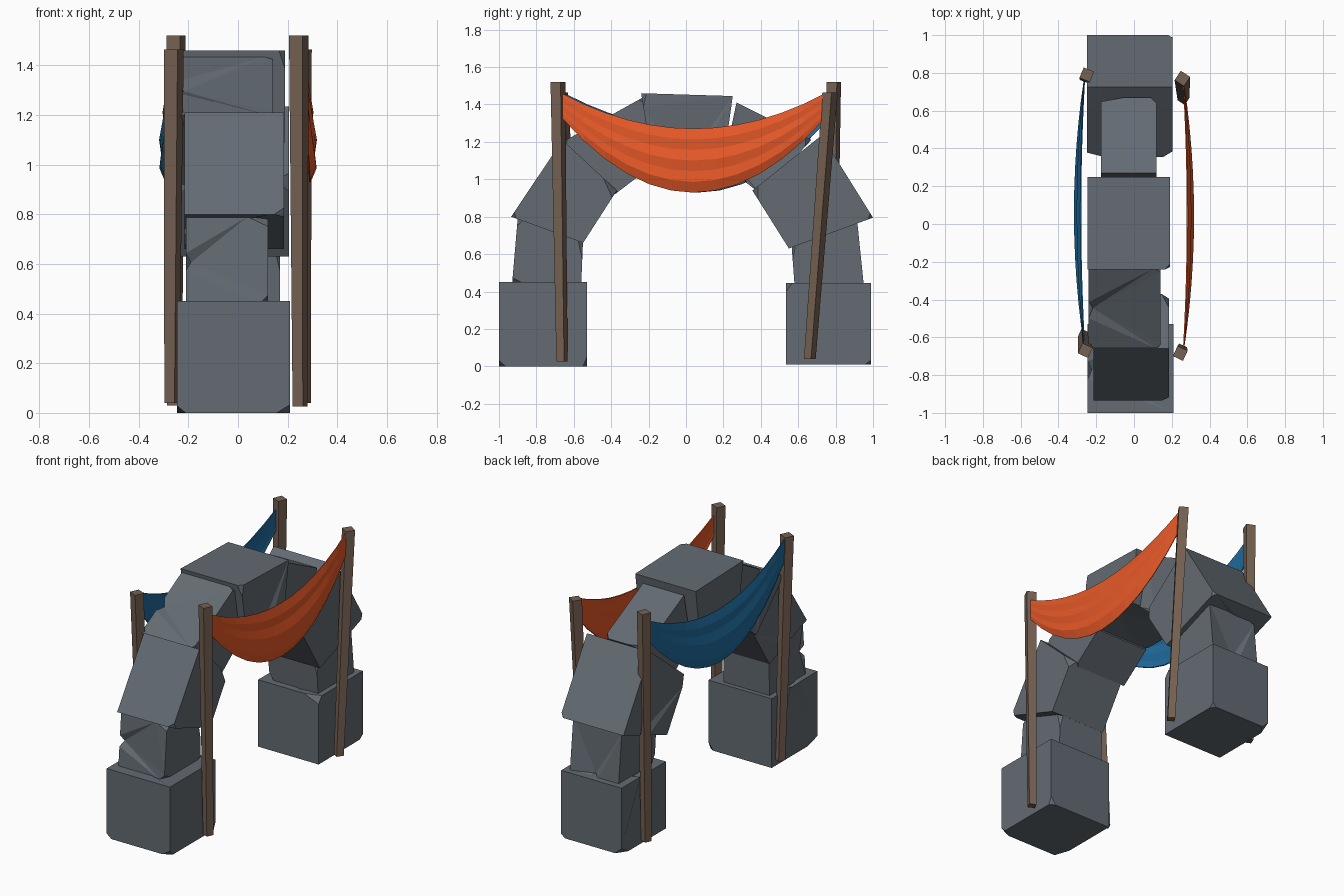
import bpy, bmesh, math, random
from mathutils import Vector

if "Cube" in bpy.data.objects:
    bpy.data.objects.remove(bpy.data.objects["Cube"])

random.seed(4)


def material(name, rgb):
    m = bpy.data.materials.new(name)
    m.diffuse_color = (*rgb, 1)
    m.use_nodes = True
    m.node_tree.nodes["Principled BSDF"].inputs["Base Color"].default_value = m.diffuse_color
    return m


STONE = material("slate_stone", (0.125, 0.147, 0.170))
WOOD = material("weathered_wood", (0.18, 0.12, 0.085))
ORANGE = material("orange_cloth", (0.80, 0.10, 0.021))
BLUE = material("blue_cloth", (0.014, 0.15, 0.34))


def finish(name, bm, mat):
    mesh = bpy.data.meshes.new(name)
    bm.to_mesh(mesh)
    bm.free()
    mesh.materials.append(mat)
    obj = bpy.data.objects.new(name, mesh)
    bpy.context.collection.objects.link(obj)
    return obj


def prism(ring_a, ring_b):
    """Closed solid between two matching rings of points."""
    bm = bmesh.new()
    a = [bm.verts.new(p) for p in ring_a]
    b = [bm.verts.new(p) for p in ring_b]
    n = len(a)
    bm.faces.new(a)
    bm.faces.new(b)
    for i in range(n):
        bm.faces.new((a[i], a[(i + 1) % n], b[(i + 1) % n], b[i]))
    bmesh.ops.recalc_face_normals(bm, faces=bm.faces)
    return bm


def stone(name, profile, x0, x1, chips=3):
    """Block with a (y, z) profile, a few corners sliced off, one nicked edge."""
    bm = prism([(x0, y, z) for y, z in profile], [(x1, y, z) for y, z in profile])
    centre = sum((v.co for v in bm.verts), Vector()) / len(bm.verts)
    edge = random.choice([e for e in bm.edges if e.calc_length() > 0.2])
    corners = [v.co.copy() for v in bm.verts]
    # nick: split the edge and pull the middle point inward
    start = edge.verts[0]
    end = edge.other_vert(start)
    p, q = start.co.copy(), end.co.copy()
    new = []
    for t in (0.42, 0.52, 0.62):
        e = bm.edges.get((start, end))
        _, v = bmesh.utils.edge_split(e, start, 0.5)
        v.co = p.lerp(q, t)
        new.append(v)
        start = v
    new[1].co += (centre - new[1].co).normalized() * 0.03
    # chips: slice off corners away from the nicked edge
    free = [c for c in corners if (c - p).length > 0.01 and (c - q).length > 0.01]
    for c in random.sample(free, chips):
        n = (c - centre).normalized()
        n = (n + Vector([random.uniform(-0.35, 0.35) for _ in range(3)])).normalized()
        geom = bm.verts[:] + bm.edges[:] + bm.faces[:]
        cut = bmesh.ops.bisect_plane(bm, geom=geom, plane_co=c - n * random.uniform(0.012, 0.03),
                                     plane_no=n, clear_outer=True)
        rim = [g for g in cut["geom_cut"] if isinstance(g, bmesh.types.BMEdge)]
        bmesh.ops.holes_fill(bm, edges=rim, sides=0)
    bmesh.ops.triangulate(bm, faces=[f for f in bm.faces if len(f.verts) > 4])
    bmesh.ops.recalc_face_normals(bm, faces=bm.faces)
    return finish(name, bm, STONE)


# Arch stones, front foot over the crown to the back foot
stone("front_base_stone", [(-1, 0), (-0.53, 0), (-0.53, 0.45), (-1, 0.45)], -0.245, 0.21)
stone("front_pillar_stone", [(-0.93, 0.44), (-0.56, 0.44), (-0.55, 0.69), (-0.90, 0.79)], -0.21, 0.12)
stone("front_shoulder_stone", [(-0.935, 0.80), (-0.55, 0.66), (-0.37, 0.94), (-0.66, 1.21)], -0.215, 0.185)
stone("front_haunch_stone", [(-0.66, 1.20), (-0.38, 0.92), (-0.17, 1.08), (-0.235, 1.435)], -0.24, 0.14)
stone("crown_stone", [(-0.18, 1.09), (0.20, 1.09), (0.25, 1.445), (-0.24, 1.46)], -0.245, 0.19)
stone("back_haunch_stone", [(0.20, 1.08), (0.40, 0.92), (0.67, 1.21), (0.27, 1.41)], -0.175, 0.12)
stone("back_shoulder_stone", [(0.355, 0.94), (0.55, 0.63), (1.0, 0.795), (0.725, 1.235)], -0.25, 0.205)
stone("back_pillar_stone", [(0.58, 0.44), (0.95, 0.44), (0.915, 0.78), (0.565, 0.64)], -0.18, 0.17)
stone("back_base_stone", [(0.535, 0.01), (0.99, 0.01), (0.99, 0.445), (0.535, 0.445)], -0.23, 0.205)


def post(name, bottom, top, angle):
    """Tapered square pole, thicker at the top."""
    def ring(c, r):
        return [(c[0] + r * math.cos(angle + k * math.pi / 2),
                 c[1] + r * math.sin(angle + k * math.pi / 2), c[2]) for k in range(4)]
    finish(name, prism(ring(bottom, 0.032), ring(top, 0.042)), WOOD)


# Wooden posts
post("front_right_post", (0.25, -0.663, 0.025), (0.245, -0.685, 1.52), 0.35)
post("back_right_post", (0.262, 0.662, 0.04), (0.256, 0.77, 1.465), 0.2)
post("front_left_post", (-0.267, -0.585, 0.04), (-0.258, -0.67, 1.465), 0.35)
post("back_left_post", (-0.257, 0.775, 0.03), (-0.25, 0.79, 1.52), 0.4)


def cloth(name, side, y0, y1, mat):
    """Hanging banner: both edges sag, the sheet bellies outward with folds."""
    cols, rows = 12, 6
    fold = (0.0, 0.008, -0.004, 0.007, -0.003, 0.006, -0.012)
    bm = bmesh.new()
    grid = []
    for i in range(cols + 1):
        u = i / cols
        sag = 1 - (2 * u - 1) ** 2
        top, low = 1.46 - 0.19 * sag, 1.33 - 0.40 * sag
        line = []
        for j in range(rows + 1):
            t = j / rows
            belly = 0.262 + sag * (0.02 + 0.028 * math.sin(math.pi * min(t * 0.75, 1)) + fold[j])
            line.append(bm.verts.new((side * belly, y0 + (y1 - y0) * u, top + (low - top) * t)))
        grid.append(line)
    for i in range(cols):
        for j in range(rows):
            bm.faces.new((grid[i][j], grid[i][j + 1], grid[i + 1][j + 1], grid[i + 1][j]))
    bmesh.ops.recalc_face_normals(bm, faces=bm.faces)
    obj = finish(name, bm, mat)
    mod = obj.modifiers.new("thickness", "SOLIDIFY")
    mod.thickness = 0.006
    mod.offset = 0


# Cloth banners strung between the posts on each side
cloth("orange_banner", 1, -0.665, 0.745, ORANGE)
cloth("blue_banner", -1, -0.65, 0.77, BLUE)
